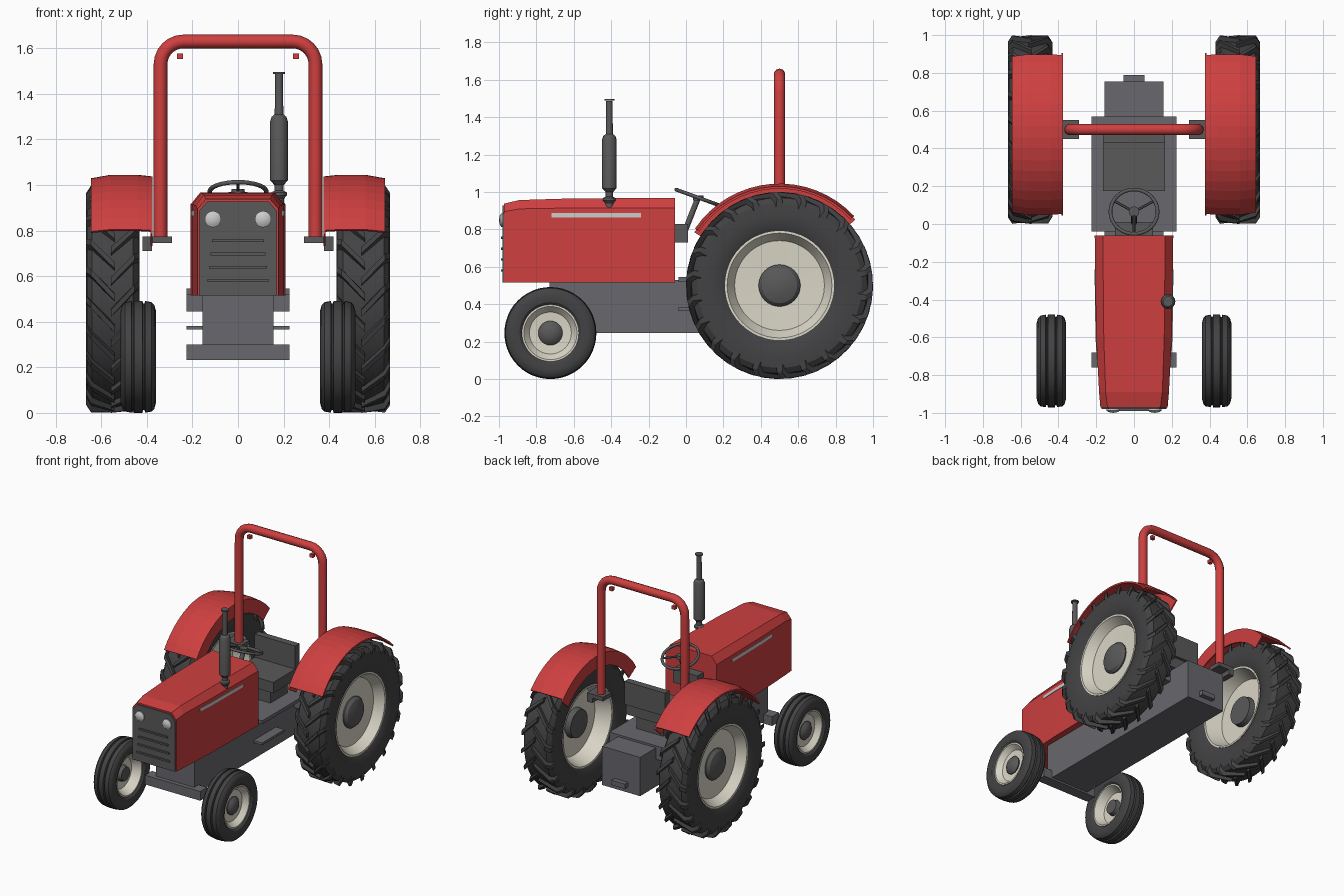
import bpy, bmesh
from math import sin, cos, pi, radians
from mathutils import Vector

if "Cube" in bpy.data.objects:
    bpy.data.objects.remove(bpy.data.objects["Cube"])


def material(name, rgb):
    m = bpy.data.materials.new(name)
    m.diffuse_color = (*rgb, 1)
    m.use_nodes = True
    m.node_tree.nodes["Principled BSDF"].inputs["Base Color"].default_value = m.diffuse_color
    return m


RED = material("red_paint", (0.62, 0.05, 0.05))
CREAM = material("cream_paint", (0.70, 0.67, 0.57))
RUBBER = material("rubber", (0.055, 0.055, 0.058))
DARK = material("dark_metal", (0.10, 0.10, 0.10))
FRAME = material("frame_grey", (0.14, 0.14, 0.155))
LIGHT = material("bright_metal", (0.6, 0.6, 0.58))


def finish(name, bm, mat, smooth=False):
    bmesh.ops.remove_doubles(bm, verts=bm.verts, dist=1e-5)
    bmesh.ops.recalc_face_normals(bm, faces=bm.faces)
    me = bpy.data.meshes.new(name)
    bm.to_mesh(me)
    bm.free()
    me.materials.append(mat)
    ob = bpy.data.objects.new(name, me)
    bpy.context.collection.objects.link(ob)
    if smooth:
        bpy.ops.object.select_all(action='DESELECT')
        bpy.context.view_layer.objects.active = ob
        ob.select_set(True)
        bpy.ops.object.shade_smooth_by_angle(angle=radians(30))
    return ob


def loft(name, rings, mat, closed=False, smooth=False):
    """Skin a list of closed cross-sections."""
    bm = bmesh.new()
    vs = [[bm.verts.new(p) for p in r] for r in rings]
    n = len(vs[0])
    for i in range(len(vs) if closed else len(vs) - 1):
        a, b = vs[i], vs[(i + 1) % len(vs)]
        for j in range(n):
            k = (j + 1) % n
            bm.faces.new((a[j], a[k], b[k], b[j]))
    if not closed:
        bm.faces.new(vs[0])
        bm.faces.new(vs[-1])
    return finish(name, bm, mat, smooth)


def lathe(name, prof, centre, mat, axis='X', s=1, seg=48):
    """Revolve a closed (offset, radius) profile."""
    rings = []
    for i in range(seg):
        t = 2 * pi * i / seg
        c, d = cos(t), sin(t)
        if axis == 'X':
            pts = [(a * s, r * c, r * d) for a, r in prof]
        elif axis == 'Y':
            pts = [(r * c, a, r * d) for a, r in prof]
        else:
            pts = [(r * c, r * d, a) for a, r in prof]
        rings.append([Vector(p) + Vector(centre) for p in pts])
    return loft(name, rings, mat, True, True)


def box(name, x, y, z, mat):
    return loft(name, [[(x[0], b, z[0]), (x[1], b, z[0]), (x[1], b, z[1]), (x[0], b, z[1])] for b in y], mat)


def tube(name, pts, r, mat, res=3):
    cu = bpy.data.curves.new(name, 'CURVE')
    cu.dimensions = '3D'
    cu.bevel_depth, cu.bevel_resolution, cu.use_fill_caps = r, res, True
    sp = cu.splines.new('POLY')
    sp.points.add(len(pts) - 1)
    for p, q in zip(sp.points, pts):
        p.co = (*q, 1)
    ob = bpy.data.objects.new(name, cu)
    bpy.context.collection.objects.link(ob)
    cu.materials.append(mat)
    bpy.ops.object.select_all(action='DESELECT')
    bpy.context.view_layer.objects.active = ob
    ob.select_set(True)
    bpy.ops.object.convert(target='MESH')
    bpy.ops.object.shade_smooth_by_angle(angle=radians(40))


# hood with chamfered top edges, tapering to the grille
def hood_ring(y, w, zc, wt, zt):
    return [(-w, y, .515), (w, y, .515), (w, y, zc), (wt, y, zt), (-wt, y, zt), (-w, y, zc)]


loft("hood", [hood_ring(-.06, .208, .915, .165, .968), hood_ring(-.6, .2, .915, .16, .966),
              hood_ring(-.89, .185, .91, .15, .957), hood_ring(-.972, .178, .895, .14, .938)], RED)
loft("grille", [hood_ring(y, .172, .885, .135, .928) for y in (-.96, -.98)], DARK)
for i, w in enumerate((.115, .12, .127, .134)):
    z = .755 - i * .058
    box(f"grille_slat_{i}", (-w, w), (-.99, -.975), (z - .006, z + .006), DARK)

# main frame, floor, axles, hitch
box("chassis", (-.155, .155), (-.73, .755), (.245, .53), FRAME)
box("floor", (-.225, .225), (-.04, .57), (.52, .545), FRAME)
box("rear_axle_housing", (-.225, .225), (.43, .57), (.445, .535), FRAME)
box("front_axle", (-.225, .225), (-.76, -.68), (.232, .3), FRAME)
box("hitch", (-.055, .055), (.74, .79), (.285, .32), FRAME)

# dashboard and steering
box("dashboard", (-.1, .1), (-.07, .01), (.73, .83), DARK)
C = Vector((0, .065, .97))
tilt = radians(-20)
tube("steering_column", [(0, -.01, .78), C], .016, DARK)
bpy.ops.mesh.primitive_torus_add(location=C, rotation=(tilt, 0, 0), major_radius=.125,
                                 minor_radius=.01, major_segments=32, minor_segments=8)
ring = bpy.context.object
ring.name = "steering_wheel"
ring.data.materials.append(DARK)
bpy.ops.object.shade_smooth()
for i in range(3):
    a = radians(-90 + 120 * i)
    tube(f"steering_spoke_{i}", [C, C + .125 * Vector((cos(a), sin(a) * cos(tilt), sin(a) * sin(tilt)))], .007, DARK, 1)
lathe("steering_hub", [(-.015, 0), (-.015, .028), (.012, .028), (.012, 0)], C, DARK, 'Z', seg=16)

# seat
box("seat_pedestal", (-.11, .11), (.22, .42), (.54, .65), DARK)
box("seat_cushion", (-.165, .165), (.175, .46), (.65, .73), DARK)
box("seat_back", (-.165, .165), (.43, .48), (.73, .9), DARK)

# exhaust stack
lathe("exhaust", [(.9, 0), (.9, .022), (.94, .022), (.955, .034), (.968, .034), (.975, .02), (1.0, .02), (1.02, .039),
                  (1.28, .039), (1.3, .032), (1.31, .019), (1.487, .017), (1.487, 0)], (.18, -.41, 0), DARK, 'Z', seg=16)
lathe("exhaust_cap", [(1.488, 0), (1.488, .027), (1.496, .027), (1.496, 0)], (.18, -.41, 0), DARK, 'Z', seg=16)

# roll bar with rounded corners
bar = [(.34, .5, .775)]
for i in range(7):
    a = i * pi / 12
    bar.append((.24 + .1 * cos(a), .5, 1.53 + .1 * sin(a)))
tube("roll_bar", bar + [(-x, y, z) for x, y, z in reversed(bar)], .03, RED)

# tyre, rim and hub profiles as (offset, radius)
REAR_TYRE = [(-.09, .28), (-.108, .31), (-.118, .38), (-.112, .44), (-.09, .47), (0, .478),
             (.09, .47), (.112, .44), (.118, .38), (.108, .31), (.09, .28)]
REAR_RIM = [(-.1, .292), (.1, .292), (.1, .28), (.035, .24), (.03, .1), (.01, .1), (.01, .24), (-.1, .28)]
REAR_HUB = [(-.03, 0), (-.03, .1), (.04, .112), (.06, .095), (.075, .05), (.078, 0)]
FRONT_TYRE = [(-.055, .145), (-.073, .165), (-.078, .2), (-.07, .228), (-.058, .24), (-.03, .245), (-.027, .233),
              (-.021, .233), (-.018, .246), (.018, .246), (.021, .233), (.027, .233), (.03, .245), (.058, .24),
              (.07, .228), (.078, .2), (.073, .165), (.055, .145)]
FRONT_RIM = [(-.062, .152), (.062, .152), (.062, .142), (.025, .112), (.02, .05), (.0, .05), (.0, .112), (-.062, .142)]
FRONT_HUB = [(-.03, 0), (-.03, .05), (.03, .065), (.045, .05), (.055, .025), (.057, 0)]


def lugs(name, centre, count=22):
    """Chevron tread bars on both halves of the rear tyre."""
    bm = bmesh.new()
    step = 2 * pi / count
    for half in (-1, 1):
        for i in range(count):
            a = i * step + (step / 2 if half > 0 else 0)
            rings = []
            for x, lead, lo, hi in ((-.008, .27, .46, .5), (.095, .05, .45, .499), (.118, 0, .42, .465)):
                pts = []
                for r, d in ((lo, -.042), (hi, -.03), (hi, .03), (lo, .042)):
                    t = a + lead + d
                    pts.append(bm.verts.new((centre[0] + half * x, centre[1] + r * cos(t), centre[2] + r * sin(t))))
                rings.append(pts)
            for p, q in zip(rings, rings[1:]):
                for j in range(4):
                    k = (j + 1) % 4
                    bm.faces.new((p[j], p[k], q[k], q[j]))
            bm.faces.new(rings[0])
            bm.faces.new(rings[-1])
    finish(name, bm, RUBBER)


def arc_sweep(name, section, a0, a1, mat, n=16):
    rings = []
    for i in range(n + 1):
        t = radians(a0 + (a1 - a0) * i / n)
        rings.append([(x, .5 + r * cos(t), .5 + r * sin(t)) for x, r in section])
    loft(name, rings, mat)


# everything that exists on both sides
for side, s in (("left", -1), ("right", 1)):
    def xs(a, b):
        return (s * a, s * b)
    rear, front = (s * .55, .5, .5), (s * .4375, -.725, .246)
    lathe(f"rear_tyre_{side}", REAR_TYRE, rear, RUBBER, s=s, seg=56)
    lathe(f"rear_rim_{side}", REAR_RIM, rear, CREAM, s=s)
    lathe(f"rear_hub_{side}", REAR_HUB, rear, DARK, s=s, seg=32)
    lugs(f"rear_tread_{side}", rear)
    lathe(f"front_tyre_{side}", FRONT_TYRE, front, RUBBER, s=s)
    lathe(f"front_rim_{side}", FRONT_RIM, front, CREAM, s=s)
    lathe(f"front_hub_{side}", FRONT_HUB, front, DARK, s=s, seg=24)
    # fender shell and its inner wall
    shell = [(.375, .538), (.44, .545), (.56, .545), (.645, .53)]
    arc_sweep(f"fender_{side}", [(s * x, r) for x, r in shell] + [(s * x, r - .012) for x, r in shell[::-1]],
              146, 43, RED)
    arc_sweep(f"fender_wall_{side}", [(s * .375, .44), (s * .375, .537), (s * .385, .537), (s * .385, .44)],
              148, 41, RED)
    # roll bar feet and marker lamps
    box(f"roll_bar_foot_{side}", xs(.29, .42), (.45, .55), (.745, .775), DARK)
    box(f"roll_bar_bracket_{side}", xs(.378, .42), (.45, .55), (.71, .775), DARK)
    box(f"marker_lamp_{side}", xs(.242, .268), (.488, .512), (1.553, 1.578), RED)
    box(f"step_{side}", xs(.15, .225), (-.04, .22), (.365, .382), FRAME)
    # headlamp and hood trim strip
    lathe(f"headlamp_{side}", [(-.97, 0), (-.97, .036), (-.988, .036), (-.996, .024), (-1, 0)],
          (s * .11, 0, .85), LIGHT, 'Y', seg=20)
    loft(f"hood_trim_{side}", [[(s * (w - .01), y, .865), (s * w, y, .865), (s * w, y, .888), (s * (w - .01), y, .888)]
                               for y, w in ((-.72, .197), (-.6, .204), (-.24, .209))], LIGHT)
